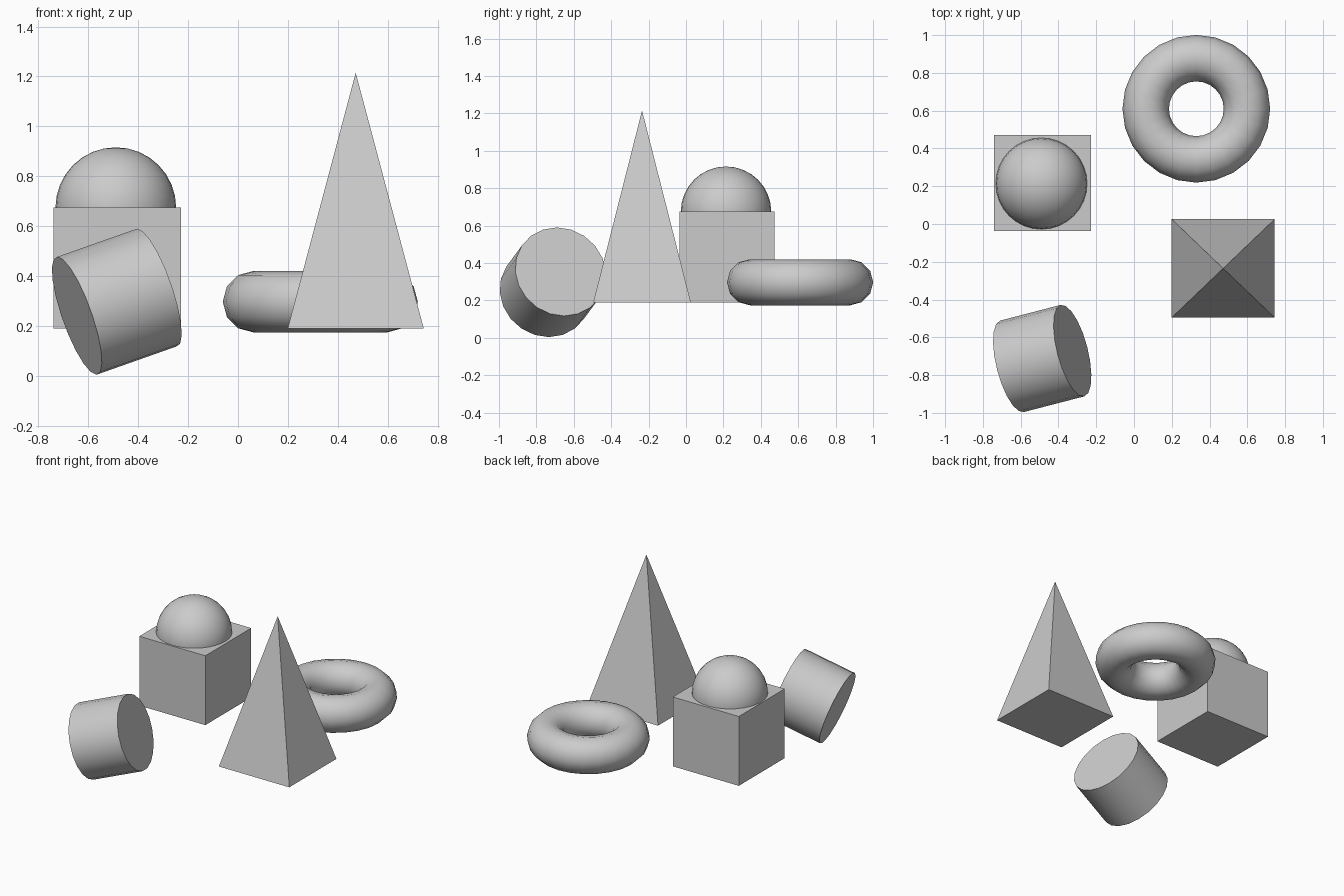
import bpy
import math
from mathutils import Vector

if "Cube" in bpy.data.objects:
    bpy.data.objects.remove(bpy.data.objects["Cube"], do_unlink=True)

# One plain grey for every solid
GREY = (0.6, 0.6, 0.6, 1.0)
grey = bpy.data.materials.new("plain_grey")
grey.use_nodes = True
grey.diffuse_color = GREY
grey.node_tree.nodes["Principled BSDF"].inputs["Base Color"].default_value = GREY


def finish(name, smooth=False):
    """Name and colour the active object, and smooth it if it is round."""
    part = bpy.context.object
    part.name = name
    part.data.materials.append(grey)
    if smooth:
        bpy.ops.object.shade_smooth_by_angle(angle=math.radians(40))
    return part


# Box
bpy.ops.mesh.primitive_cube_add(size=1, location=(-0.484, 0.218, 0.432))
box = finish("box")
box.scale = (0.512, 0.508, 0.486)

# Ball half sunk in the top of the box
bpy.ops.mesh.primitive_uv_sphere_add(segments=32, ring_count=16, radius=0.242,
                                     location=(-0.49, 0.214, 0.674))
finish("ball", smooth=True)

# Four-sided pyramid, with the base edges along x and y
bpy.ops.mesh.primitive_cone_add(vertices=4, radius1=math.sqrt(0.5), radius2=0,
                                depth=1, location=(0.472, -0.235, 0.702))
pyramid = finish("pyramid")
pyramid.data.transform(pyramid.matrix_basis.to_3x3().to_4x4())
for v in pyramid.data.vertices:
    x, y = v.co.x, v.co.y
    v.co.x, v.co.y = (x - y) * math.sqrt(0.5), (x + y) * math.sqrt(0.5)
pyramid.scale = (0.546, 0.522, 1.026)

# Ring lying flat
bpy.ops.mesh.primitive_torus_add(major_segments=24, minor_segments=12,
                                 major_radius=0.268, minor_radius=0.123,
                                 location=(0.33, 0.61, 0.297))
finish("ring", smooth=True)

# Tilted cylinder, its axis rising to the right and back
axis = Vector((0.32, 0.083, 0.113))
bpy.ops.mesh.primitive_cylinder_add(vertices=20, radius=0.25, depth=axis.length,
                                    location=(-0.486, -0.712, 0.297))
cylinder = finish("cylinder", smooth=True)
cylinder.rotation_euler = axis.to_track_quat("Z", "Y").to_euler()
